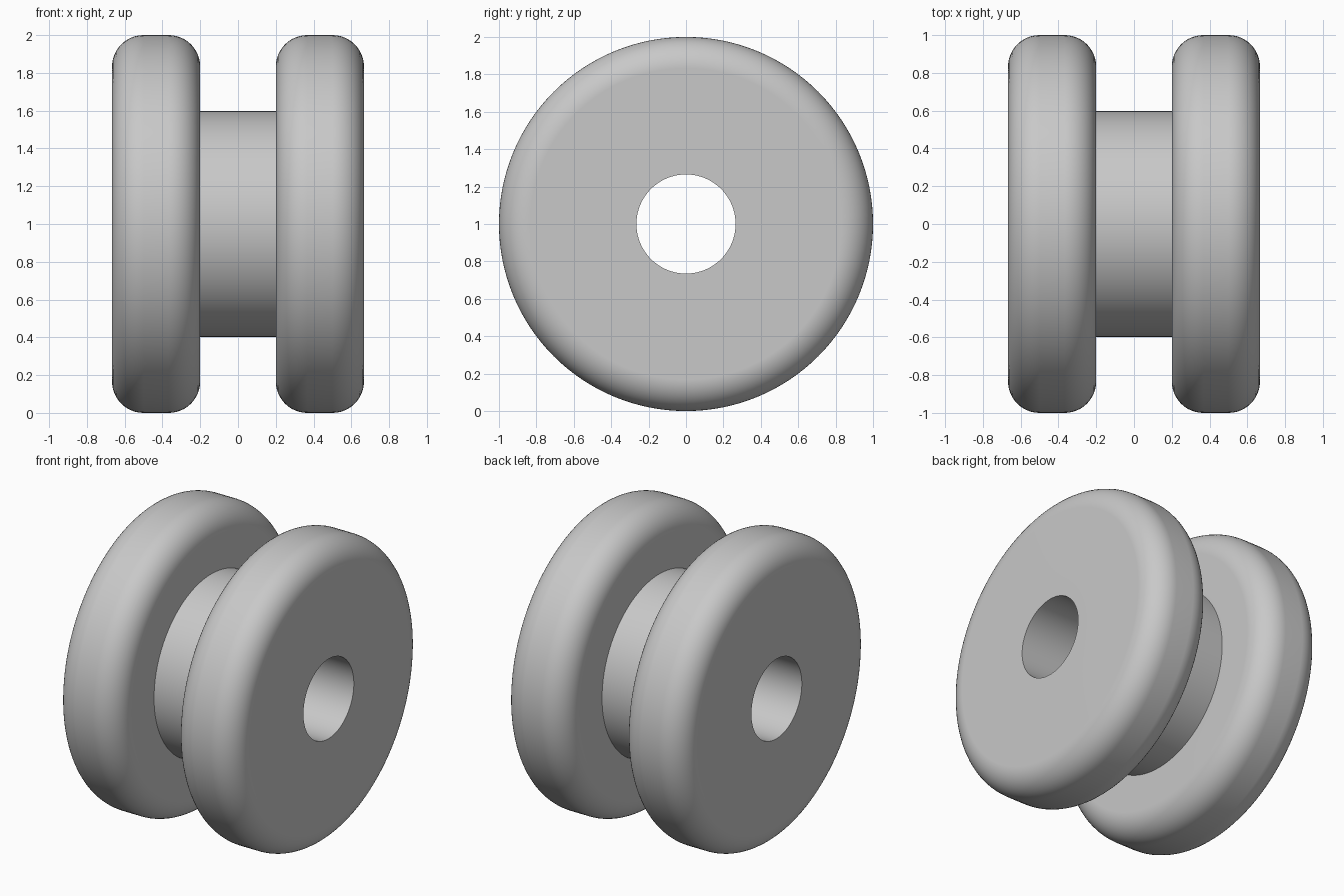
import bpy, bmesh
from math import sin, cos, pi, radians
from mathutils import Matrix, Vector

cube = bpy.data.objects.get("Cube")
if cube:
    bpy.data.objects.remove(cube, do_unlink=True)

HALF_WIDTH, GROOVE = 0.667, 0.2      # outer end and groove wall, along x
RIM, HUB, BORE = 1.0, 0.597, 0.265   # radii
FILLET, STEPS, SIDES = 0.167, 12, 128

grey = bpy.data.materials.new("light grey")
grey.use_nodes = True
grey.diffuse_color = (0.58, 0.58, 0.58, 1)
grey.node_tree.nodes["Principled BSDF"].inputs["Base Color"].default_value = grey.diffuse_color


def fillet(x, start):
    """Quarter-round points of (x, radius) at the rim."""
    angles = [start - pi / 2 * i / STEPS for i in range(STEPS + 1)]
    return [(x + FILLET * cos(a), RIM - FILLET + FILLET * sin(a)) for a in angles]


# Half cross-section: hub, rounded flange, bore; then mirrored into a closed loop
half = [(GROOVE, HUB)]
half += fillet(GROOVE + FILLET, pi)
half += fillet(HALF_WIDTH - FILLET, pi / 2)
half += [(HALF_WIDTH, BORE)]
profile = half + [(-x, r) for x, r in reversed(half)]

# Turn the section around the x axis
bm = bmesh.new()
verts = [bm.verts.new((x, 0, r)) for x, r in profile]
edges = [bm.edges.new((a, b)) for a, b in zip(verts, verts[1:] + verts[:1])]
bmesh.ops.spin(bm, geom=verts + edges, cent=(0, 0, 0), axis=(1, 0, 0),
               angle=2 * pi, steps=SIDES, use_merge=True)
bmesh.ops.remove_doubles(bm, verts=bm.verts, dist=0.0001)
bmesh.ops.recalc_face_normals(bm, faces=bm.faces)
bmesh.ops.transform(bm, matrix=Matrix.Translation(Vector((0, 0, RIM))), verts=bm.verts)

mesh = bpy.data.meshes.new("grooved_spool")
bm.to_mesh(mesh)
bm.free()
mesh.materials.append(grey)
spool = bpy.data.objects.new("grooved_spool", mesh)
bpy.context.collection.objects.link(spool)

# Smooth curves, crisp bore and groove edges, flat end faces
bpy.ops.object.select_all(action='DESELECT')
spool.select_set(True)
bpy.context.view_layer.objects.active = spool
bpy.ops.object.shade_smooth_by_angle(angle=radians(30))
normals = spool.modifiers.new("flat_face_normals", 'WEIGHTED_NORMAL')
normals.keep_sharp = True
